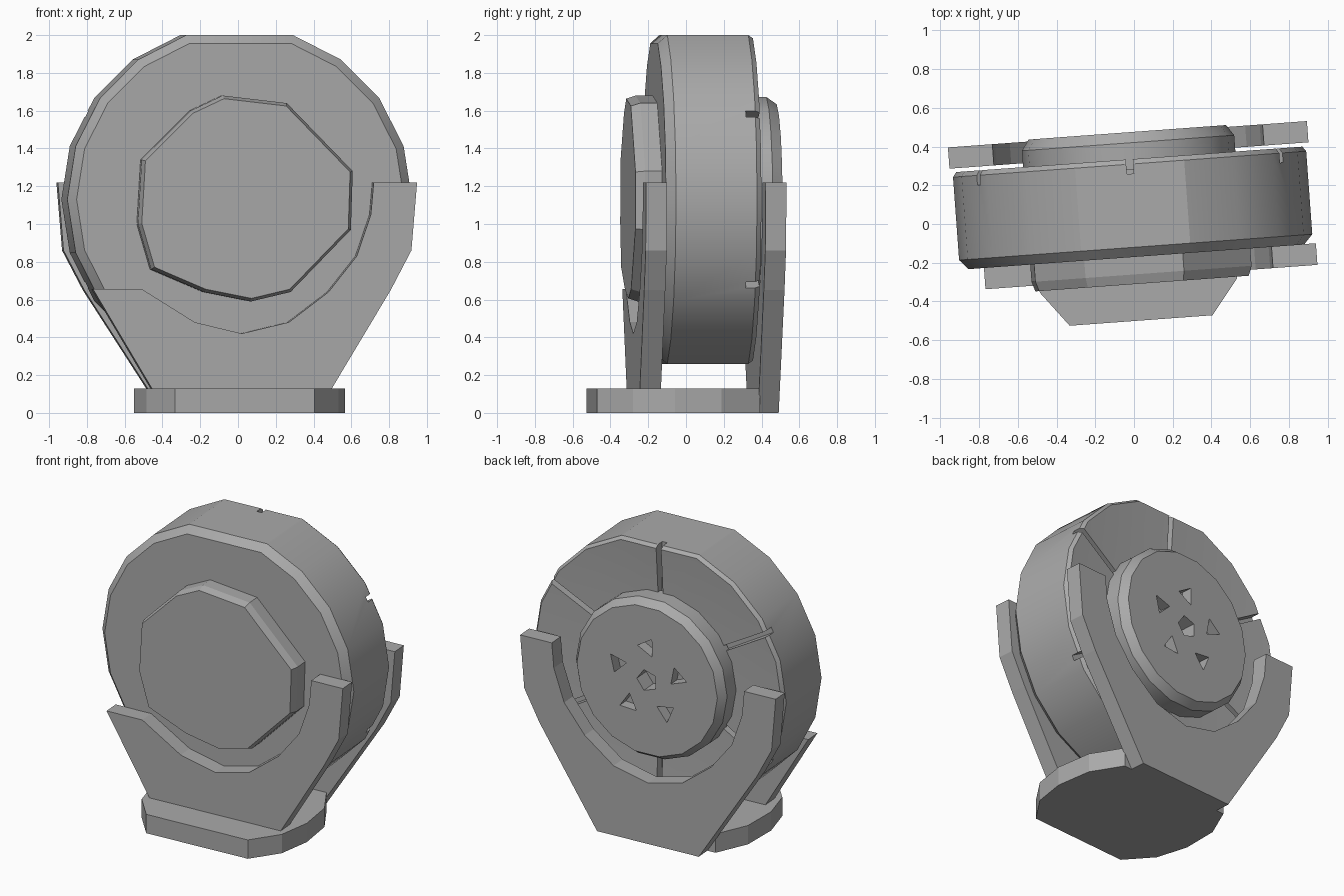
import bpy, bmesh, math
from mathutils import Matrix

old = bpy.data.objects.get("Cube")
if old:
    bpy.data.objects.remove(old, do_unlink=True)

TURN = math.radians(4.2)   # whole model is turned slightly on its base
HUB_Z = 1.13

grey = bpy.data.materials.new("plain_grey")
grey.use_nodes = True
colour = (0.4, 0.4, 0.4, 1)
grey.diffuse_color = colour
grey.node_tree.nodes["Principled BSDF"].inputs["Base Color"].default_value = colour


def loft(name, rings, upright=True, smooth=False):
    """Bridge matching outlines [(depth, points), ...] and cap both ends."""
    bm = bmesh.new()
    loops = [[bm.verts.new((a, d, b) if upright else (a, b, d)) for a, b in pts]
             for d, pts in rings]
    n = len(loops[0])
    for p, q in zip(loops, loops[1:]):
        for i in range(n):
            j = (i + 1) % n
            bm.faces.new((p[i], p[j], q[j], q[i]))
    bm.faces.new(loops[0])
    bm.faces.new(loops[-1])
    bmesh.ops.recalc_face_normals(bm, faces=bm.faces)
    bm.transform(Matrix.Rotation(TURN, 4, 'Z'))
    mesh = bpy.data.meshes.new(name)
    bm.to_mesh(mesh)
    bm.free()
    mesh.materials.append(grey)
    obj = bpy.data.objects.new(name, mesh)
    bpy.context.collection.objects.link(obj)
    if smooth:
        shade(obj)
    return obj


def shade(obj):
    bpy.ops.object.select_all(action='DESELECT')
    obj.select_set(True)
    bpy.context.view_layer.objects.active = obj
    bpy.ops.object.shade_smooth_by_angle(angle=math.radians(25))


def carve(obj, cutters):
    """Cut the given solids out of an object, then remove them."""
    for c in cutters:
        c.hide_render = True
        mod = obj.modifiers.new("cut", 'BOOLEAN')
        mod.operation, mod.solver, mod.object = 'DIFFERENCE', 'EXACT', c
    graph = bpy.context.evaluated_depsgraph_get()
    result = bpy.data.meshes.new_from_object(obj.evaluated_get(graph))
    obj.modifiers.clear()
    obj.data = result
    for c in cutters:
        bpy.data.objects.remove(c, do_unlink=True)


def circle(radius, sides, skip_poles=False, cx=0, cz=HUB_Z, start=0):
    pts = []
    for i in range(sides):
        a = start + math.tau * i / sides
        if skip_poles and abs(math.sin(a)) > 0.99:
            continue
        pts.append((cx + radius * math.cos(a), cz + radius * math.sin(a)))
    return pts


def scaled(pts, k):
    return [(x * k, HUB_Z + (z - HUB_Z) * k) for x, z in pts]


def mirrored(half):
    return half + [(-x, z) for x, z in reversed(half) if x]


# Drum with flats at top and bottom, chamfered front and dished back
rim = circle(0.915, 20, skip_poles=True)
drum = loft("drum", [(-0.17, scaled(rim, 0.95)), (-0.12, rim), (0.31, rim),
                     (0.335, scaled(rim, 0.98)), (0.31, scaled(rim, 0.6))])

# Six radial grooves in the back of the drum
grooves = []
for i in range(6):
    a = math.radians(30 + 60 * i)
    c, s = math.cos(a), math.sin(a)
    bar = [(r * c - w * s, HUB_Z + r * s + w * c)
           for r, w in ((0.5, -0.018), (1, -0.018), (1, 0.018), (0.5, 0.018))]
    grooves.append(loft("groove_cutter", [(0.26, bar), (0.5, bar)]))
carve(drum, grooves)
shade(drum)

# Front hub, an uneven faceted disc
facets = [(-0.1, 1.68), (0.24, 1.64), (0.59, 1.28), (0.58, 0.97), (0.26, 0.64),
          (0.05, 0.59), (-0.2, 0.64), (-0.48, 0.76), (-0.55, 1.0),
          (-0.53, 1.34), (-0.27, 1.6)]
loft("front_hub", [(-0.31, scaled(facets, 0.97)), (-0.26, facets), (-0.15, facets)])

# Back hub, a rounded disc pierced by a ring of triangular holes
disc = circle(0.55, 18)
back_hub = loft("back_hub", [(0.28, disc), (0.42, disc), (0.475, scaled(disc, 0.93))])
holes = []
for i in range(5):
    a = math.radians(18 + 72 * i)
    tri = circle(0.07, 3, cx=0.23 * math.cos(a),
                 cz=HUB_Z + 0.23 * math.sin(a), start=a + 0.5)
    holes.append(loft("hole_cutter", [(0.4, tri), (0.6, tri)]))
middle = circle(0.075, 5)
holes.append(loft("middle_cutter", [(0.36, middle), (0.6, middle)]))
carve(back_hub, holes)
shade(back_hub)

# Cradle plates: the back has two arms, the front only one
arm = [(0.93, 1.22), (0.90, 0.86), (0.79, 0.65)]
cradle = [(0.70, 1.22), (0.685, 1.05), (0.61, 0.83), (0.46, 0.64), (0.25, 0.48)]
back = mirrored([(0.37, 0)] + arm[::-1] + cradle + [(0, 0.42)])
loft("back_cradle", [(0.355, back), (0.465, back)])
front = ([(0.46, 0.1)] + arm[::-1] + cradle
         + [(0, 0.42), (-0.25, 0.48), (-0.53, 0.655), (-0.79, 0.655), (-0.46, 0.1)])
loft("front_cradle", [(-0.28, front), (-0.168, front)])

# Foot slab with cut corners
foot = mirrored([(0.37, -0.5), (0.51, -0.32), (0.56, -0.1), (0.54, 0.15), (0.43, 0.36)])
loft("foot", [(0, foot), (0.13, foot)], upright=False)
